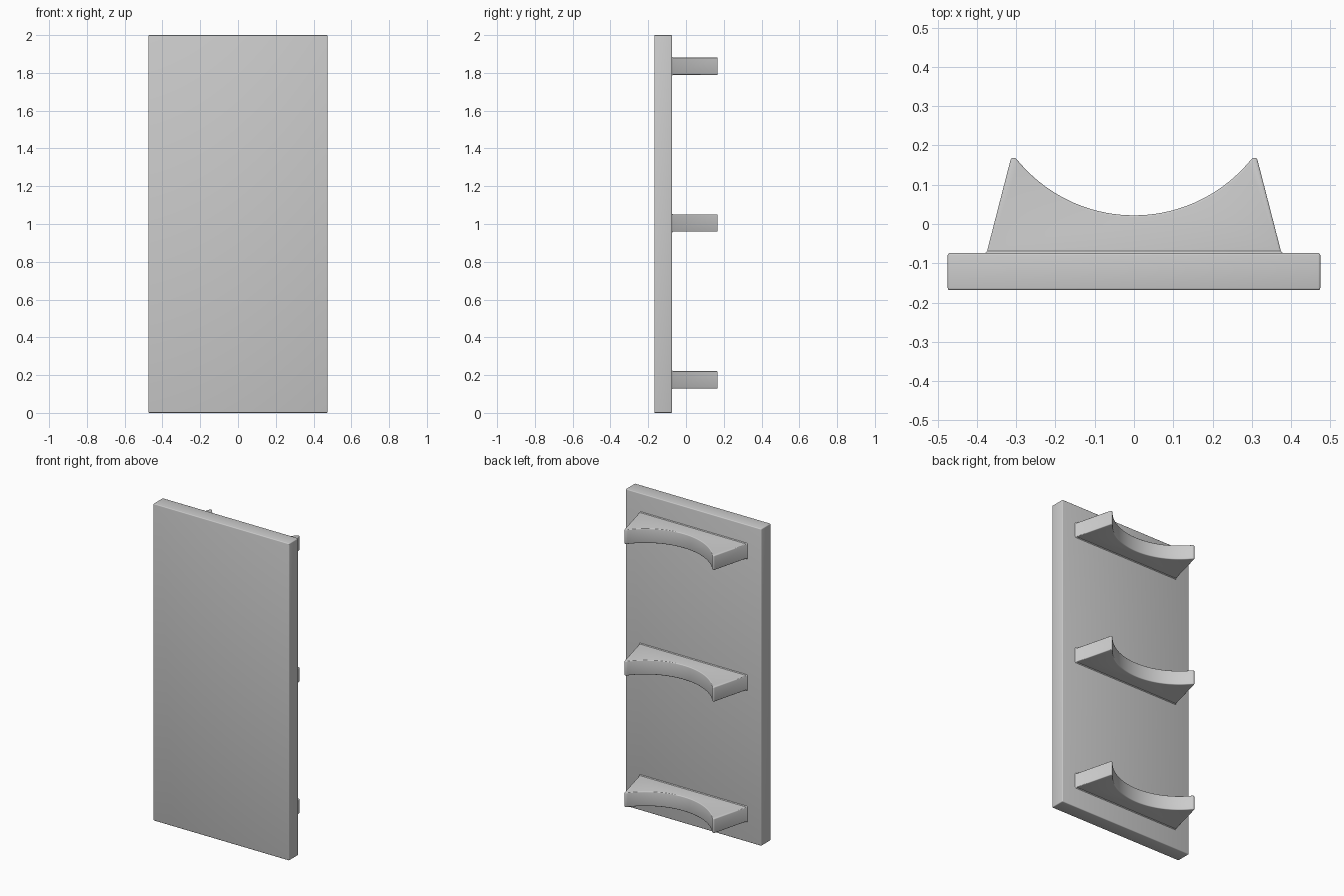
import bpy, bmesh, math
from mathutils import Vector

cube = bpy.data.objects.get("Cube")
if cube:
    bpy.data.objects.remove(cube, do_unlink=True)

GREY = (0.6, 0.6, 0.6, 1)
grey = bpy.data.materials.new("plain_grey")
grey.use_nodes = True
grey.diffuse_color = GREY
grey.node_tree.nodes["Principled BSDF"].inputs["Base Color"].default_value = GREY

PANEL_BACK = -0.074   # y of the face that carries the brackets
ROUND = 0.005         # radius of the softened edges


def finish(name, bm):
    bmesh.ops.recalc_face_normals(bm, faces=bm.faces)
    mesh = bpy.data.meshes.new(name)
    bm.to_mesh(mesh)
    bm.free()
    obj = bpy.data.objects.new(name, mesh)
    bpy.context.collection.objects.link(obj)
    mesh.materials.append(grey)
    bpy.ops.object.select_all(action='DESELECT')
    obj.select_set(True)
    bpy.context.view_layer.objects.active = obj
    bpy.ops.object.shade_smooth_by_angle(angle=math.radians(35))
    return obj


def soften(bm, edges):
    bmesh.ops.bevel(bm, geom=edges, offset=ROUND, segments=3,
                    profile=0.5, affect='EDGES', clamp_overlap=True)


# Upright panel
bm = bmesh.new()
bmesh.ops.create_cube(bm, size=1)
bmesh.ops.scale(bm, vec=(0.948, 0.094, 2), verts=bm.verts)
bmesh.ops.translate(bm, vec=(0, PANEL_BACK - 0.047, 1), verts=bm.verts)
soften(bm, bm.edges[:])
finish("panel", bm)


def bracket_profile():
    """Tapered outline with a round cradle cut into its rear edge."""
    half, depth, low = 0.301, 0.146, 0.022
    radius = (half ** 2 + depth ** 2) / (2 * depth)
    swing = math.asin(half / radius)
    steps = 40
    arc = []
    for i in range(steps + 1):
        a = swing * (1 - 2 * i / steps)
        arc.append((radius * math.sin(a), low + radius * (1 - math.cos(a))))
    foot = PANEL_BACK + ROUND
    return [(-0.374, foot), (0.374, foot), (0.313, 0.168)] + arc + [(-0.313, 0.168)]


def bracket(name, z, thick=0.092):
    bm = bmesh.new()
    face = bm.faces.new([bm.verts.new((x, y, z - thick / 2))
                         for x, y in bracket_profile()])
    top = bmesh.ops.extrude_face_region(bm, geom=[face])["geom"]
    bmesh.ops.translate(bm, vec=(0, 0, thick),
                        verts=[v for v in top if isinstance(v, bmesh.types.BMVert)])
    bmesh.ops.recalc_face_normals(bm, faces=bm.faces)

    # Rounded edges everywhere but round the foot
    foot = min(bm.faces, key=lambda f: f.calc_center_median().y)
    soften(bm, [e for e in bm.edges if e not in foot.edges[:]
                and e.calc_face_angle() > math.radians(30)])

    # Foot flares out to meet the panel
    foot = max((f for f in bm.faces if f.normal.y < -0.9), key=lambda f: f.calc_area())
    ring = bmesh.ops.extrude_face_region(bm, geom=[foot])["geom"]
    for v in ring:
        if isinstance(v, bmesh.types.BMVert):
            v.co += Vector((math.copysign(ROUND, v.co.x), -ROUND * 1.2,
                            math.copysign(ROUND, v.co.z - z)))
    bmesh.ops.delete(bm, geom=[foot], context='FACES_ONLY') if foot.is_valid else None
    finish(name, bm)


# Three evenly spaced cradle brackets
for name, z in (("lower_bracket", 0.175), ("middle_bracket", 1.005),
                ("upper_bracket", 1.835)):
    bracket(name, z)
